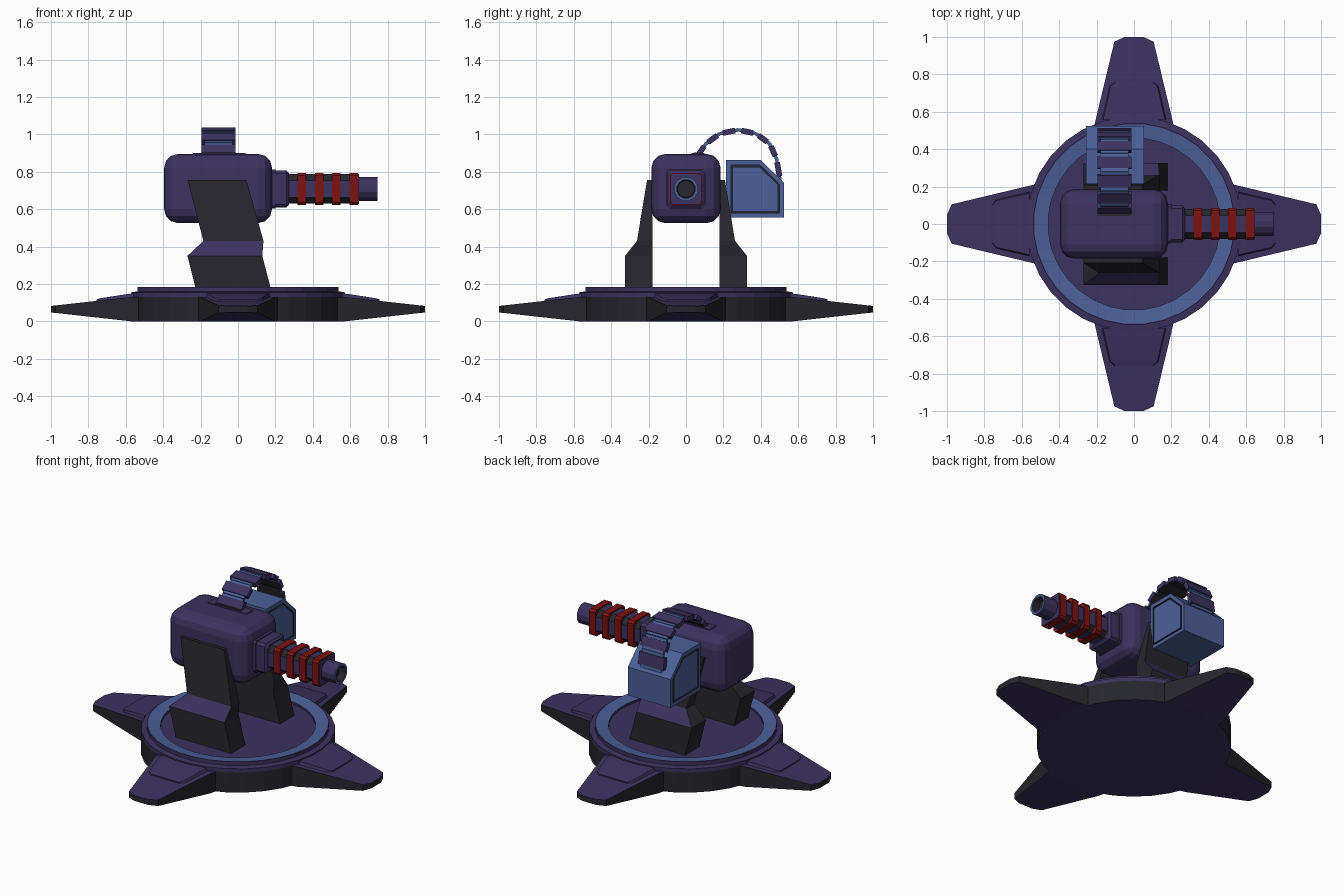
import bpy, bmesh, math
from mathutils import Matrix, Vector

if "Cube" in bpy.data.objects:
    bpy.data.objects.remove(bpy.data.objects["Cube"])


def mat(name, rgb):
    m = bpy.data.materials.new(name)
    m.diffuse_color = (*rgb, 1)
    m.use_nodes = True
    m.node_tree.nodes["Principled BSDF"].inputs["Base Color"].default_value = m.diffuse_color
    return m


PURPLE = mat("purple armour", (0.045, 0.032, 0.115))
DARK = mat("dark metal", (0.019, 0.019, 0.026))
BLUE = mat("steel blue", (0.072, 0.118, 0.32))
RED = mat("red band", (0.2, 0.006, 0.006))
MATS = [PURPLE, DARK, BLUE, RED]
P, D, B, R = range(4)


def finish(name, bm, rule=None):
    bmesh.ops.recalc_face_normals(bm, faces=bm.faces)
    bm.normal_update()
    if rule:
        for f in bm.faces:
            f.material_index = rule(f)
    me = bpy.data.meshes.new(name)
    bm.to_mesh(me)
    bm.free()
    for m in MATS:
        me.materials.append(m)
    ob = bpy.data.objects.new(name, me)
    bpy.context.collection.objects.link(ob)
    return ob


def loft(name, rings, bands=None, caps=(P, P), rule=None):
    """Skin a list of equal-length point rings; bands gives each strip's colour."""
    bm = bmesh.new()
    vs = [[bm.verts.new(p) for p in ring] for ring in rings]
    n = len(rings[0])
    for k in range(len(vs) - 1):
        for i in range(n):
            j = (i + 1) % n
            f = bm.faces.new((vs[k][i], vs[k][j], vs[k + 1][j], vs[k + 1][i]))
            f.material_index = bands[k] if bands else P
    bm.faces.new(vs[0][::-1]).material_index = caps[0]
    bm.faces.new(vs[-1]).material_index = caps[1]
    return finish(name, bm, rule)


def box(name, lo, hi, col, bevel=0, seg=1):
    bm = bmesh.new()
    bmesh.ops.create_cube(bm, size=1)
    for v in bm.verts:
        v.co = [l + (c + 0.5) * (h - l) for l, h, c in zip(lo, hi, v.co)]
    if bevel:
        bmesh.ops.bevel(bm, geom=bm.edges[:], offset=bevel, segments=seg,
                        profile=0.5, affect='EDGES')
    return finish(name, bm, lambda f: col)


def circle(r, n, place):
    return [place(r * math.cos(2 * math.pi * (i + 0.5) / n),
                  r * math.sin(2 * math.pi * (i + 0.5) / n)) for i in range(n)]


# Round base with raised rim, blue ring and sunken floor
prof = [(0.575, 0), (0.575, 0.13), (0.575, 0.155), (0.54, 0.16), (0.54, 0.185),
        (0.535, 0.185), (0.46, 0.175), (0.46, 0.16)]
loft("base", [circle(r, 32, lambda a, b, z=z: (a, b, z)) for r, z in prof],
     [D, P, P, P, P, B, P], (P, P))

# Four tapered feet with a raised plate on each
foot = [(0.4, 0.24, 0.0, 0.13), (0.57, 0.202, 0.0, 0.13),
        (0.975, 0.105, 0.045, 0.085), (1.0, 0.05, 0.047, 0.082)]


def slope(r):
    return 0.13 - (r - 0.57) * 0.111


plate = [(0.56, 0.175, 0.018), (0.60, 0.165, 0.018), (0.735, 0.135, 0.012), (0.757, 0.11, 0.008)]
for k in range(4):
    rot = Matrix.Rotation(k * math.pi / 2, 3, 'Z')
    loft(f"foot_{k + 1}",
         [[rot @ Vector(p) for p in ((r, -w, a), (r, w, a), (r, w, b), (r, -w, b))]
          for r, w, a, b in foot],
         rule=lambda f: P if abs(f.normal.z) > 0.5 else D)
    loft(f"foot_plate_{k + 1}",
         [[rot @ Vector(p) for p in ((r, -w, slope(r) - 0.01), (r, w, slope(r) - 0.01),
                                     (r, w - 0.01, slope(r) + h), (r, 0.01 - w, slope(r) + h))]
          for r, w, h in plate])

# Two angled support arms: x start, x end, outer y, z
arm = [(-0.215, 0.187, 0.326, 0.13), (-0.27, 0.13, 0.326, 0.35),
       (-0.185, 0.136, 0.262, 0.43), (-0.27, 0.045, 0.208, 0.757)]
for s, side in ((-1, "front"), (1, "back")):
    loft(f"{side}_arm",
         [[(a, s * 0.18, z), (b, s * 0.18, z), (b, s * y, z), (a, s * y, z)]
          for a, b, y, z in arm], [D, D, D], (D, D),
         rule=lambda f: P if abs(f.normal.y) > 0.5 and f.normal.z > 0.4 else D)

# Rounded gun body with feed slot on top
box("gun_body", (-0.395, -0.185, 0.525), (0.182, 0.185, 0.895), P, 0.075, 3)
box("feed_plate", (-0.24, 0.03, 0.885), (0.04, 0.1, 0.899), P)
box("feed_slot", (-0.195, 0.042, 0.89), (-0.013, 0.09, 0.902), D)

# Barrel: collar, chamfered core, red bands, muzzle
CZ = 0.708


def oct_ring(x, h, c):
    pts = [(h, c), (c, h), (-c, h), (-h, c), (-h, -c), (-c, -h), (c, -h), (h, -c)]
    return [(x, a, CZ + b) for a, b in pts]


loft("barrel_collar", [oct_ring(x, h, h - 0.015) for x, h in
                       ((0.16, 0.105), (0.2, 0.105), (0.2, 0.098), (0.26, 0.098), (0.272, 0.085))],
     [P] * 4)
loft("barrel_core", [oct_ring(0.26, 0.079, 0.045), oct_ring(0.638, 0.079, 0.045)],
     rule=lambda f: P if max(abs(c) for c in f.normal) > 0.9 else D)
for k in range(4):
    x = 0.318 + k * 0.0925
    loft(f"red_band_{k + 1}", [oct_ring(x, 0.086, 0.072), oct_ring(x + 0.046, 0.086, 0.072)],
         [R], (R, R))
loft("barrel_end_plate", [oct_ring(0.64, 0.08, 0.068), oct_ring(0.647, 0.08, 0.068)], [P])
muzzle = [(0.64, 0.066), (0.745, 0.066), (0.745, 0.05), (0.70, 0.046)]
loft("muzzle", [circle(r, 12, lambda a, b, x=x: (x, a, CZ + b)) for x, r in muzzle],
     [P, B, D], (P, D))

# Ammunition box with a grooved panel at each end
shape = [(0.215, 0.555), (0.525, 0.555), (0.525, 0.74), (0.40, 0.862), (0.215, 0.862)]
cy, cz = 0.37, 0.70


def section(x, s):
    return [(x, cy + (y - cy) * s, cz + (z - cz) * s) for y, z in shape]


half = [(0.0, 0.78), (0.012, 0.78), (0.012, 0.84), (0.0, 0.84), (0.0, 1.0)]
rings = [section(-0.257 + d, s) for d, s in half] + [section(0.053 - d, s) for d, s in half[::-1]]
loft("ammo_box", rings, [D, D, D, B, B, B, D, D, D], (B, B))

# Curved feed belt: purple plates joined by thinner blue links
path = [(0.06, 0.88), (0.105, 0.948), (0.18, 1.003), (0.28, 1.024), (0.375, 1.003),
        (0.447, 0.95), (0.484, 0.87), (0.503, 0.755)]
bx = -0.104


def belt_piece(name, p, q, w, t, col, under):
    d = (q - p).normalized()
    nrm = Vector((0, -d.z, d.y)) * t / 2
    sx = Vector((w / 2, 0, 0))
    loft(name, [[c - sx - nrm, c + sx - nrm, c + sx + nrm, c - sx + nrm] for c in (p, q)],
         rule=lambda f: under if f.normal.dot(nrm) < -t / 4 else col)


for k in range(len(path) - 1):
    p, q = (Vector((bx, *c)) for c in path[k:k + 2])
    belt_piece(f"belt_link_{k + 1}", p, q, 0.15, 0.018, B, D)
    belt_piece(f"belt_plate_{k + 1}", p.lerp(q, 0.17), p.lerp(q, 0.83), 0.182, 0.03, P, D)
